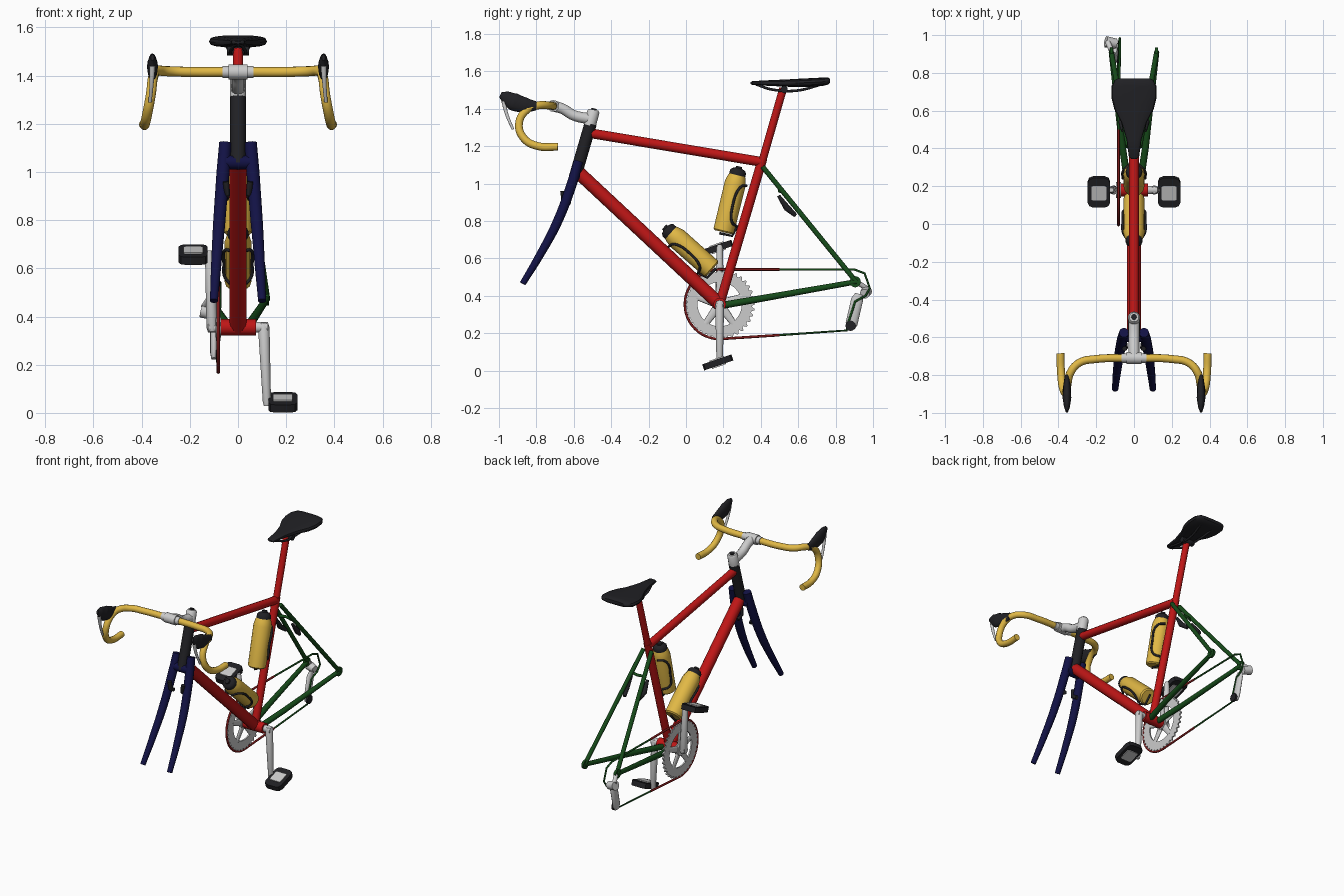
import bpy, bmesh, math
from mathutils import Vector, Matrix

if "Cube" in bpy.data.objects:
    bpy.data.objects.remove(bpy.data.objects["Cube"])


def material(name, rgb):
    m = bpy.data.materials.new(name)
    m.diffuse_color = (*rgb, 1)
    m.use_nodes = True
    m.node_tree.nodes["Principled BSDF"].inputs["Base Color"].default_value = m.diffuse_color
    return m


RED = material("red", (0.52, 0.008, 0.008))
YELLOW = material("yellow", (0.75, 0.48, 0.06))
NAVY = material("navy", (0.006, 0.006, 0.06))
GREEN = material("green", (0.008, 0.07, 0.01))
BLACK = material("black", (0.015, 0.015, 0.018))
DARKRED = material("dark_red", (0.2, 0.01, 0.01))


def finish(ob, mat, angle=40):
    if mat:
        ob.data.materials.append(mat)
    bpy.ops.object.select_all(action='DESELECT')
    ob.select_set(True)
    bpy.context.view_layer.objects.active = ob
    if ob.type == 'CURVE':
        bpy.ops.object.convert(target='MESH')
        ob = bpy.context.object
    bpy.ops.object.shade_smooth_by_angle(angle=math.radians(angle))
    return ob


def tube(name, pts, r, mat=None, smooth=False, cyclic=False, squash=1):
    """Round tube along points; r is one radius or one per point."""
    cu = bpy.data.curves.new(name, 'CURVE')
    cu.dimensions = '3D'
    cu.bevel_depth, cu.bevel_resolution, cu.resolution_u = 1, 4, 8
    cu.use_fill_caps = True
    sp = cu.splines.new('BEZIER' if smooth else 'POLY')
    seq = sp.bezier_points if smooth else sp.points
    seq.add(len(pts) - 1)
    x0 = pts[0][0]
    for i, p in enumerate(pts):
        seq[i].co = p if smooth else (*p, 1)
        seq[i].radius = r[i] if isinstance(r, (list, tuple)) else r
        if smooth:
            seq[i].handle_left_type = seq[i].handle_right_type = 'AUTO'
    sp.use_cyclic_u = cyclic
    ob = bpy.data.objects.new(name, cu)
    bpy.context.collection.objects.link(ob)
    ob = finish(ob, mat)
    if squash != 1:
        for v in ob.data.vertices:
            v.co.x = x0 + (v.co.x - x0) * squash
    return ob


def mesh(name, bm, mat=None, angle=40):
    bmesh.ops.recalc_face_normals(bm, faces=bm.faces)
    me = bpy.data.meshes.new(name)
    bm.to_mesh(me)
    bm.free()
    ob = bpy.data.objects.new(name, me)
    bpy.context.collection.objects.link(ob)
    return finish(ob, mat, angle)


def loft(name, rings, mat=None, closed=False, angle=40):
    bm = bmesh.new()
    vs = [[bm.verts.new(p) for p in ring] for ring in rings]
    n = len(vs[0])
    for a, b in zip(vs, vs[1:] + vs[:1] if closed else vs[1:]):
        for i in range(n):
            bm.faces.new((a[i], a[(i + 1) % n], b[(i + 1) % n], b[i]))
    if not closed:
        bm.faces.new(vs[0])
        bm.faces.new(vs[-1])
    return mesh(name, bm, mat, angle)


def block(name, loc, size, tilt, bevel, mat=None):
    bm = bmesh.new()
    bmesh.ops.create_cube(bm, size=1)
    bmesh.ops.scale(bm, vec=size, verts=bm.verts)
    edges = [e for e in bm.edges if abs(e.verts[0].co.z - e.verts[1].co.z) > 1e-4]
    bmesh.ops.bevel(bm, geom=edges, offset=bevel, segments=2, affect='EDGES', profile=0.5)
    bm.transform(Matrix.Translation(loc) @ Matrix.Rotation(tilt, 4, 'X'))
    return mesh(name, bm, mat)


SIDES = (("left", 1), ("right", -1))

# Main frame
BY, BZ = 0.18, 0.355
tube("seat_tube", [(0, BY, BZ), (0, 0.41, 1.135)], 0.025, RED)
tube("seat_post", [(0, 0.405, 1.11), (0, 0.52, 1.51)], 0.021, RED)
tube("top_tube", [(0, -0.515, 1.27), (0, 0.41, 1.115)], 0.026, RED)
tube("down_tube", [(0, -0.57, 1.055), (0, BY, BZ)], 0.036, RED)
tube("head_tube", [(0, -0.51, 1.32), (0, -0.595, 1.03)], 0.033, BLACK)
tube("bottom_bracket", [(-0.075, BY, BZ), (0.075, BY, BZ)], 0.034, RED)

# Rear stays, dropouts and brakes
for side, s in SIDES:
    tube(side + "_chain_stay", [(s * 0.03, 0.2, 0.35), (s * 0.06, 0.4, 0.385), (s * 0.12, 0.91, 0.475)],
         [0.019, 0.018, 0.014], GREEN)
    tube(side + "_seat_stay", [(s * 0.03, 0.41, 1.09), (s * 0.12, 0.91, 0.475)], 0.0135, GREEN)
    tube(side + "_dropout", [(s * 0.112, 0.905, 0.475), (s * 0.128, 0.905, 0.475)], 0.03, GREEN)
    tube(side + "_rear_brake", [(s * 0.06, 0.495, 0.935), (s * 0.065, 0.54, 0.87), (s * 0.05, 0.585, 0.83)],
         [0.009, 0.018, 0.011], BLACK)
tube("stay_bridge", [(-0.05, 0.5, 0.96), (0, 0.515, 0.96), (0.05, 0.5, 0.96)], 0.009, GREEN, True)

# Fork
for side, s in SIDES:
    tube(side + "_fork_leg", [(s * 0.053, -0.575, 1.12), (s * 0.062, -0.61, 1.0), (s * 0.078, -0.69, 0.79),
                              (s * 0.09, -0.78, 0.62), (s * 0.1, -0.873, 0.465)],
         [0.026, 0.028, 0.026, 0.022, 0.017], NAVY, True)
    tube(side + "_front_brake", [(s * 0.05, -0.66, 0.96), (s * 0.045, -0.655, 0.91), (s * 0.05, -0.62, 0.89)],
         0.013, BLACK)
tube("fork_crown", [(-0.06, -0.595, 1.04), (0.06, -0.595, 1.04)], 0.029, NAVY)

# Stem
tube("stem_collar", [(0, -0.515, 1.31), (0, -0.495, 1.385), (0, -0.493, 1.395)], [0.033, 0.033, 0.025])
tube("stem_bolt", [(0, -0.496, 1.38), (0, -0.491, 1.402)], 0.015, BLACK)
tube("stem_arm", [(0, -0.51, 1.345), (0, -0.6, 1.365), (0, -0.66, 1.4), (0, -0.71, 1.415)],
     [0.03, 0.028, 0.028, 0.03], None, True)
tube("stem_clamp", [(-0.04, -0.71, 1.415), (0.04, -0.71, 1.415)], 0.032)
tube("bar_sleeve", [(-0.065, -0.71, 1.415), (0.065, -0.71, 1.415)], 0.025)

# Drop handlebar with hoods and levers
half = [(0.05, -0.71, 1.415), (0.2, -0.715, 1.415), (0.29, -0.735, 1.418), (0.338, -0.79, 1.418),
        (0.352, -0.85, 1.395), (0.362, -0.893, 1.32), (0.377, -0.865, 1.24), (0.386, -0.79, 1.2),
        (0.39, -0.685, 1.197)]
tube("handlebar", [(-x, y, z) for x, y, z in half[::-1]] + half, 0.021, YELLOW, True)
for side, s in SIDES:
    tube(side + "_brake_hood", [(s * 0.355, -0.992, 1.475), (s * 0.355, -0.965, 1.462), (s * 0.355, -0.92, 1.437),
                                (s * 0.355, -0.86, 1.42), (s * 0.355, -0.8, 1.415)],
         [0.015, 0.034, 0.048, 0.041, 0.024], BLACK, True, squash=0.48)
    tube(side + "_brake_lever", [(s * 0.355, -0.975, 1.44), (s * 0.358, -0.96, 1.375), (s * 0.365, -0.925, 1.29)],
         [0.012, 0.009, 0.007], None, True)

# Saddle: y, half width, top, bottom
rings = []
for y, w, t, b in ((0.345, 0.014, 1.542, 1.532), (0.355, 0.027, 1.548, 1.528), (0.45, 0.04, 1.553, 1.522),
                   (0.54, 0.068, 1.557, 1.518), (0.61, 0.105, 1.561, 1.516), (0.67, 0.12, 1.564, 1.517),
                   (0.73, 0.119, 1.567, 1.522), (0.762, 0.1, 1.566, 1.53), (0.77, 0.085, 1.56, 1.538)):
    ring = []
    for i in range(16):
        a = i * math.tau / 16
        c, q = math.cos(a), math.sin(a)
        ring.append((w * math.copysign(abs(c) ** 0.7, c), y, (t + b) / 2 + (t - b) / 2 * math.copysign(abs(q) ** 0.7, q)))
    rings.append(ring)
loft("saddle", rings, BLACK)
for side, s in SIDES:
    tube(side + "_saddle_rail", [(s * 0.012, 0.375, 1.53), (s * 0.03, 0.46, 1.503), (s * 0.03, 0.59, 1.497),
                                 (s * 0.055, 0.74, 1.535)], 0.007, BLACK, True)
tube("saddle_clamp", [(-0.045, 0.525, 1.503), (0.045, 0.525, 1.503)], 0.019, BLACK)

# Bottles in wire cages: body bottom, body top, tube side normal sign
for name, a, b, sgn in (("upper", (0, 0.2, 0.74), (0, 0.275, 1.05), 1), ("lower", (0, 0.14, 0.54), (0, -0.085, 0.74), -1)):
    a, b = Vector(a), Vector(b)
    d = (b - a).normalized()
    n = Vector((0, d.z, -d.y)) * sgn
    n = n if sgn > 0 else Vector((0, -d.z, d.y))
    L = (b - a).length
    prof = [(0, 0.048), (0.008, 0.056), (L - 0.05, 0.057), (L - 0.02, 0.05), (L, 0.042)]
    tube(name + "_bottle", [a + d * h for h, r in prof], [r for h, r in prof], YELLOW)
    prof = [(0, 0.044), (0.02, 0.044), (0.032, 0.034), (0.038, 0.018), (0.048, 0.016)]
    tube(name + "_bottle_cap", [b + d * (h - 0.005) for h, r in prof], [r for h, r in prof], BLACK)
    for side, s in SIDES:
        X = Vector((s, 0, 0))
        path = [(0.012, 0.062, 0.15), (0.05, 0.032, 0.2), (0.058, 0.015, 0.45), (0.05, 0.032, 0.8), (0.012, 0.062, 0.85)]
        tube(name + "_cage_" + side, [a + X * x + n * u + d * (L * k) for x, u, k in path], 0.007, BLACK, True)
    tube(name + "_cage_foot", [a + n * 0.065 + d * 0.05, a + n * 0.05 - d * 0.008, a - n * 0.02 - d * 0.01], 0.007, BLACK)

# Chainring with teeth and five spokes
N, X0, HT = 36, -0.082, 0.005


def ring_pt(x, r, i):
    t = i * math.tau / (N * 4)
    return (x, BY + r * math.cos(t), BZ + r * math.sin(t))


rings = []
for i in range(N * 4):
    ro = 0.188 if i % 4 < 2 else 0.174
    rings.append([ring_pt(X0 - HT, ro, i), ring_pt(X0 + HT, ro, i), ring_pt(X0 + HT, 0.118, i), ring_pt(X0 - HT, 0.118, i)])
loft("chainring", rings, None, True, 30)
for k in range(5):
    t = math.radians(90 + 72 * k)
    tube("chainring_spoke_%d" % (k + 1), [(X0, BY + r * math.cos(t), BZ + r * math.sin(t)) for r in (0.02, 0.128)],
         [0.024, 0.017], None, squash=0.4)
tube("chainring_hub", [(X0 - 0.012, BY, BZ), (X0 + 0.012, BY, BZ)], 0.042)

# Chain: front run round the ring, rear run through the derailleur
arc = [(X0, BY + 0.186 * math.cos(t), BZ + 0.186 * math.sin(t))
       for t in (math.pi / 2 + math.pi * i / 24 for i in range(25))]
tube("front_chain", [(X0, 0.5, 0.541)] + arc + [(X0, 0.5, 0.19)], 0.007, DARKRED)
tube("rear_chain", [(X0, 0.5, 0.541), (-0.075, 0.9, 0.541), (-0.075, 0.955, 0.52), (-0.075, 0.983, 0.44),
                    (-0.08, 0.96, 0.4), (-0.085, 0.905, 0.37), (-0.085, 0.865, 0.25), (-0.085, 0.86, 0.215),
                    (X0, 0.5, 0.19)], 0.006, GREEN)

# Rear derailleur
tube("derailleur_body", [(-0.15, 0.965, 0.425), (-0.095, 0.955, 0.41)], [0.03, 0.026])
tube("derailleur_knuckle", [(-0.14, 0.965, 0.44), (-0.12, 0.92, 0.47)], 0.014)
tube("derailleur_cage", [(-0.1, 0.925, 0.41), (-0.1, 0.915, 0.38), (-0.1, 0.885, 0.25), (-0.1, 0.88, 0.225)],
     [0.02, 0.032, 0.032, 0.022], None, squash=0.5)
tube("derailleur_pulley", [(-0.092, 0.88, 0.24), (-0.078, 0.88, 0.24)], 0.028, BLACK)

# Cranks and pedals
tilt = math.radians(19)
for side, s in SIDES:
    zp = 0.044 if s > 0 else 0.657
    e = 0.018 if s < 0 else -0.018
    tube(side + "_crank", [(s * 0.107, BY, BZ - e), (s * 0.107, BY, BZ), (s * 0.12, BY, zp), (s * 0.12, BY, zp + e * 0.9)],
         [0.018, 0.024, 0.017, 0.012])
    tube(side + "_crank_axle", [(s * 0.07, BY, BZ), (s * 0.125, BY, BZ)], 0.022)
    tube(side + "_pedal_axle", [(s * 0.11, BY, zp), (s * 0.2, BY, zp)], 0.011)
    block(side + "_pedal", (s * 0.186, BY - 0.01, zp), (0.12, 0.165, 0.034), tilt, 0.03, BLACK)
    block(side + "_pedal_plate", (s * 0.186, BY - 0.01, zp), (0.08, 0.08, 0.046), tilt, 0.008)
